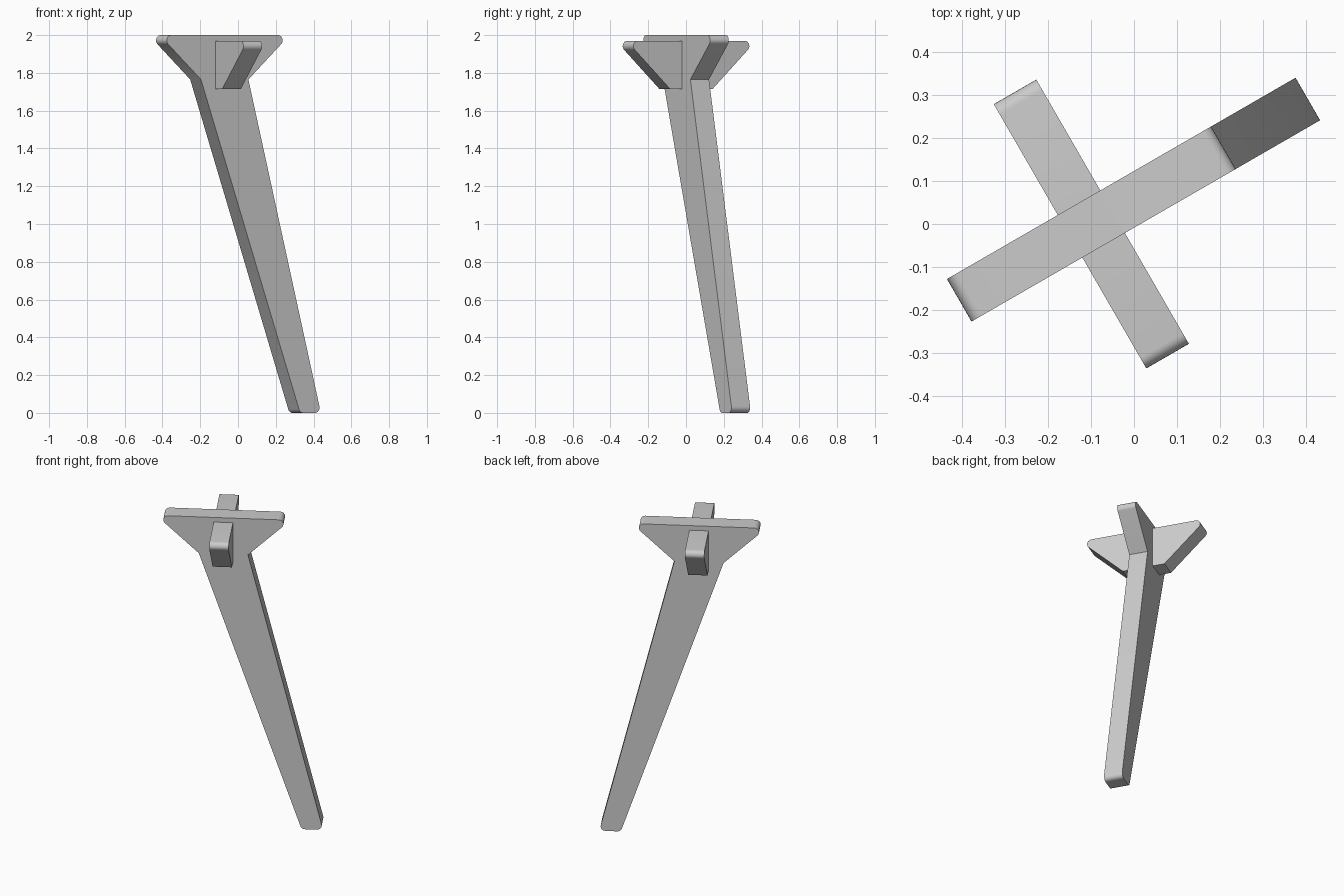
import bpy, bmesh, math
from mathutils import Vector, Matrix

if "Cube" in bpy.data.objects:
    bpy.data.objects.remove(bpy.data.objects["Cube"], do_unlink=True)

THICK = 0.114
CENTRE = Vector((-0.099, 0, 0))

grey = bpy.data.materials.new("plain_grey")
grey.use_nodes = True
colour = (0.6, 0.6, 0.6, 1)
grey.diffuse_color = colour
grey.node_tree.nodes["Principled BSDF"].inputs["Base Color"].default_value = colour


def fillet(points, steps=6):
    """Round the profile corners that carry a radius: (s, z, radius)."""
    out = []
    for i, (s, z, r) in enumerate(points):
        p = Vector((s, z))
        if r == 0:
            out.append(p)
            continue
        a = (Vector(points[i - 1][:2]) - p).normalized()
        b = (Vector(points[(i + 1) % len(points)][:2]) - p).normalized()
        half = a.angle(b) / 2
        mid = p + (a + b).normalized() * r / math.sin(half)
        start = p + a * r / math.tan(half) - mid
        end = p + b * r / math.tan(half) - mid
        sweep = start.angle_signed(end)
        for k in range(steps + 1):
            t = -sweep * k / steps
            out.append(mid + Matrix.Rotation(t, 2) @ start)
    return out


def plate(name, profile, heading):
    """Extrude an upright profile to the plate thickness and turn it about z."""
    bm = bmesh.new()
    face = bm.faces.new([bm.verts.new((p.x, -THICK / 2, p.y)) for p in fillet(profile)])
    side = bmesh.ops.extrude_face_region(bm, geom=[face])["geom"]
    bmesh.ops.translate(bm, vec=(0, THICK, 0),
                        verts=[g for g in side if isinstance(g, bmesh.types.BMVert)])
    bmesh.ops.recalc_face_normals(bm, faces=bm.faces)
    mesh = bpy.data.meshes.new(name)
    bm.to_mesh(mesh)
    bm.free()
    mesh.materials.append(grey)
    obj = bpy.data.objects.new(name, mesh)
    bpy.context.collection.objects.link(obj)
    obj.location = CENTRE
    obj.rotation_euler.z = math.radians(heading)
    bpy.ops.object.select_all(action="DESELECT")
    obj.select_set(True)
    bpy.context.view_layer.objects.active = obj
    bpy.ops.object.shade_smooth_by_angle(angle=math.radians(30))
    return obj


# Flared top running down into the slanted, tapering leg
R = 0.028
plate("slanted_leg", [
    (-0.354, 2.0, R), (-0.354, 1.96, R), (-0.145, 1.765, 0),
    (0.461, 0, R), (0.588, 0, R),
    (0.145, 1.765, 0), (0.354, 1.96, R), (0.354, 2.0, R)], 30)

# Cross bracket at right angles, set slightly below the top
plate("cross_bracket", [
    (-0.354, 1.97, R), (-0.354, 1.93, R), (-0.13, 1.715, 0),
    (0.13, 1.715, 0), (0.354, 1.93, R), (0.354, 1.97, R)], 120)
